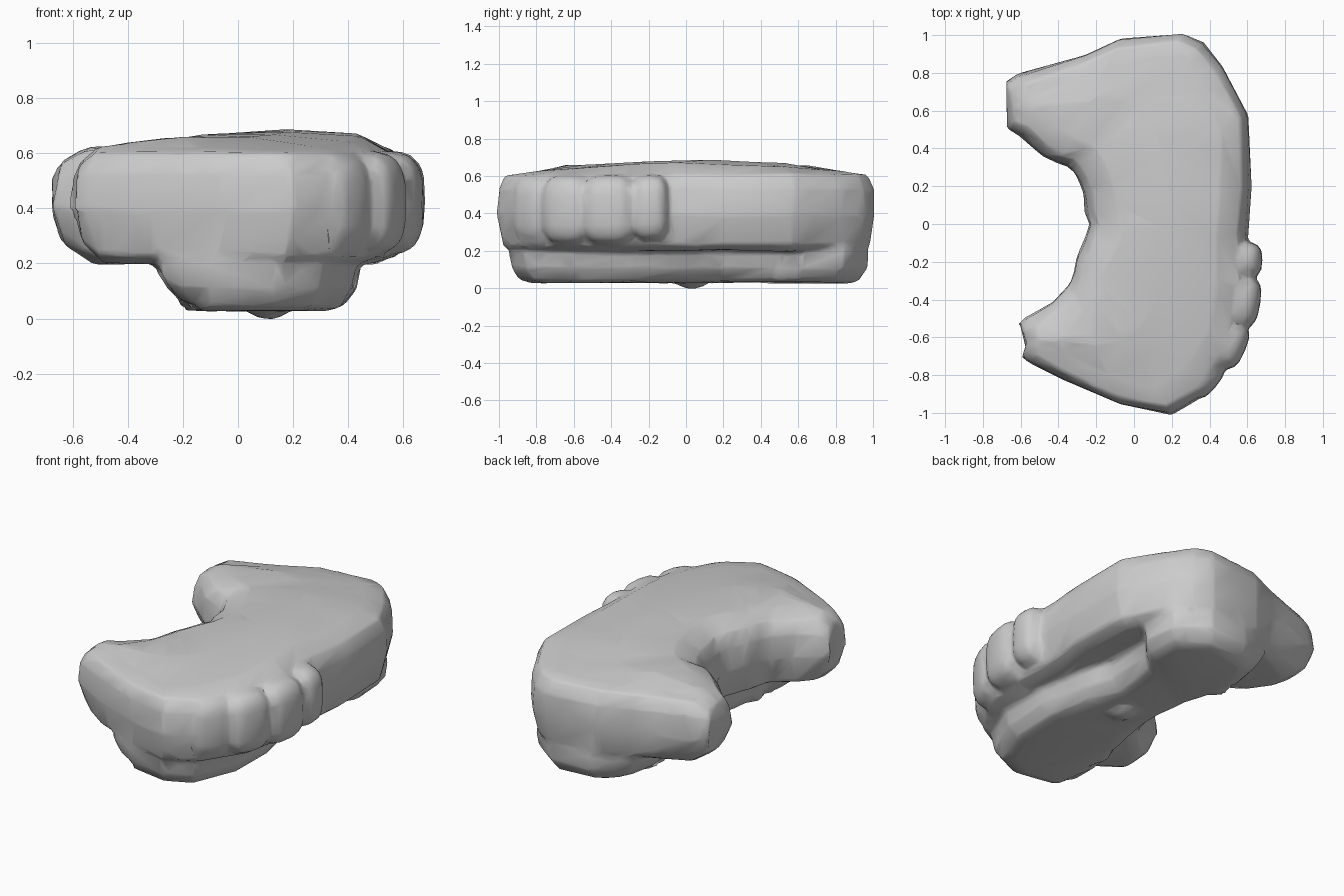
import bpy, bmesh, random
from mathutils import Vector, Matrix

if "Cube" in bpy.data.objects:
    bpy.data.objects.remove(bpy.data.objects["Cube"])

random.seed(4)
parts = []


def finish(bm, name):
    bmesh.ops.recalc_face_normals(bm, faces=bm.faces[:])
    mesh = bpy.data.meshes.new(name)
    bm.to_mesh(mesh)
    bm.free()
    obj = bpy.data.objects.new(name, mesh)
    bpy.context.collection.objects.link(obj)
    parts.append(obj)
    return obj


def top_height(p):
    return 0.675 - 0.065 * p.y ** 2 - 0.08 * max(0, -p.x - 0.2)


def curved_slab(name, stations, profile, tips, crown, bulge):
    """Loft a rounded cross-section along (outer, inner) point pairs."""
    jitter = 0.006
    rings = []
    for outer, inner in stations:
        o, i = Vector(outer), Vector(inner)
        width = (i - o).length
        d = (i - o) / width
        ring = []
        for side, sign, prof in ((o, 1, profile), (i, -1, profile[::-1])):
            for inset, z in prof:
                p = side + d * sign * min(inset, 0.42 * width)
                if crown and z > 0.62:
                    z = top_height(p) - 0.008
                ring.append(Vector((p.x, p.y, z)))
        if crown:
            m = (o + i) / 2
            ring.insert(len(profile), Vector((m.x, m.y, top_height(m) + 0.008)))
        rings.append([p + Vector([random.uniform(-jitter, jitter) for _ in 'xyz'])
                      for p in ring])

    # bulging, rounded ends
    amount, level = bulge

    def tip(ring, reach):
        c = sum(ring, Vector()) / len(ring)
        out = []
        for p in ring:
            q = c + (p - c) * 0.72
            out.append(Vector((q.x - reach + amount * (q.z - level) ** 2, q.y, q.z)))
        return out
    ends = [tip(rings[0], tips[0]), tip(rings[-1], tips[1])]
    for ring in (rings[0], rings[-1]):
        for p in ring:
            p.x += 0.8 * amount * (p.z - level) ** 2
    rings = [ends[0]] + rings + [ends[1]]

    bm = bmesh.new()
    vs = [[bm.verts.new(p) for p in r] for r in rings]
    n = len(vs[0])
    for a, b in zip(vs, vs[1:]):
        for k in range(n):
            bm.faces.new((a[k], a[(k + 1) % n], b[(k + 1) % n], b[k]))
    bm.faces.new(vs[0])
    bm.faces.new(vs[-1])
    return finish(bm, name)


def boulder(name, centre, size, turn=0.0, power=0.6):
    """Boxy rounded stone."""
    bm = bmesh.new()
    bmesh.ops.create_icosphere(bm, subdivisions=3, radius=1)
    rot = Matrix.Rotation(turn, 3, 'Z')
    for v in bm.verts:
        p = Vector([(abs(c) ** power if c > 0 else -abs(c) ** power) * s
                    for c, s in zip(v.co, size)])
        v.co = rot @ p + Vector(centre)
    return finish(bm, name)


# Upper crescent slab
slab_stations = [
    ((-0.56, -0.74), (-0.58, -0.49)), ((-0.37, -0.83), (-0.43, -0.41)),
    ((-0.07, -0.96), (-0.34, -0.31)), ((0.20, -1.01), (-0.32, -0.25)),
    ((0.38, -0.91), (-0.31, -0.18)), ((0.54, -0.66), (-0.28, -0.12)),
    ((0.60, -0.35), (-0.26, -0.06)), ((0.60, -0.08), (-0.24, 0.0)),
    ((0.62, 0.20), (-0.26, 0.07)), ((0.61, 0.58), (-0.27, 0.16)),
    ((0.47, 0.83), (-0.29, 0.22)), ((0.37, 0.96), (-0.32, 0.27)),
    ((0.26, 1.01), (-0.35, 0.30)), ((-0.07, 0.98), (-0.41, 0.32)),
    ((-0.25, 0.90), (-0.48, 0.36)), ((-0.62, 0.79), (-0.60, 0.46))]
slab_profile = [(0.12, 0.20), (0.04, 0.23), (0, 0.39), (0.01, 0.53),
                (0.05, 0.605), (0.17, 0.64)]
curved_slab("crescent_rock", slab_stations, slab_profile, (0.04, 0.07), True, (2.0, 0.43))

# Recessed base ledge beneath the slab
base_stations = [
    ((-0.23, -0.86), (-0.23, -0.50)), ((-0.10, -0.92), (-0.20, -0.38)),
    ((0.15, -0.95), (-0.18, -0.30)), ((0.31, -0.87), (-0.17, -0.22)),
    ((0.43, -0.60), (-0.16, -0.14)), ((0.44, -0.30), (-0.15, -0.06)),
    ((0.39, 0.0), (-0.15, 0.01)), ((0.32, 0.20), (-0.15, 0.10)),
    ((0.34, 0.50), (-0.16, 0.20)), ((0.45, 0.63), (-0.17, 0.28)),
    ((0.43, 0.85), (-0.18, 0.34)), ((0.25, 0.98), (-0.20, 0.40)),
    ((0.0, 0.97), (-0.25, 0.45)), ((-0.18, 0.90), (-0.26, 0.52))]
base_profile = [(0.14, 0.03), (0.07, 0.045), (0.015, 0.11), (0, 0.20), (0.03, 0.32)]
curved_slab("base_ledge", base_stations, base_profile, (0.06, 0.06), False, (3.5, 0.22))

# Lobes bulging out of the right side
for k, (x, y, sy, z, sz, turn) in enumerate([
        (0.52, -0.19, 0.10, 0.43, 0.18, 0.0), (0.51, -0.40, 0.15, 0.42, 0.19, -0.15),
        (0.44, -0.61, 0.14, 0.42, 0.19, -0.4), (0.31, -0.76, 0.13, 0.42, 0.19, -0.7)]):
    boulder(f"side_lobe_{k + 1}", (x, y, z), (0.16, sy, sz), turn)

# Small point touching the ground
boulder("ground_nub", (0.11, 0.03, 0.06), (0.09, 0.10, 0.063), power=1.0)

# Fuse all stones into one weathered skin, then simplify it
bpy.ops.object.select_all(action='DESELECT')
for obj in parts:
    obj.select_set(True)
bpy.context.view_layer.objects.active = parts[0]
bpy.ops.object.join()
rock = bpy.context.object
remesh = rock.modifiers.new("fuse", 'REMESH')
remesh.mode, remesh.voxel_size = 'VOXEL', 0.016
smooth = rock.modifiers.new("weather", 'SMOOTH')
smooth.factor, smooth.iterations = 0.5, 2
simplify = rock.modifiers.new("simplify", 'DECIMATE')
simplify.ratio = 0.05
for m in [m.name for m in rock.modifiers]:
    bpy.ops.object.modifier_apply(modifier=m)
bpy.ops.object.shade_smooth_by_angle(angle=0.7)
